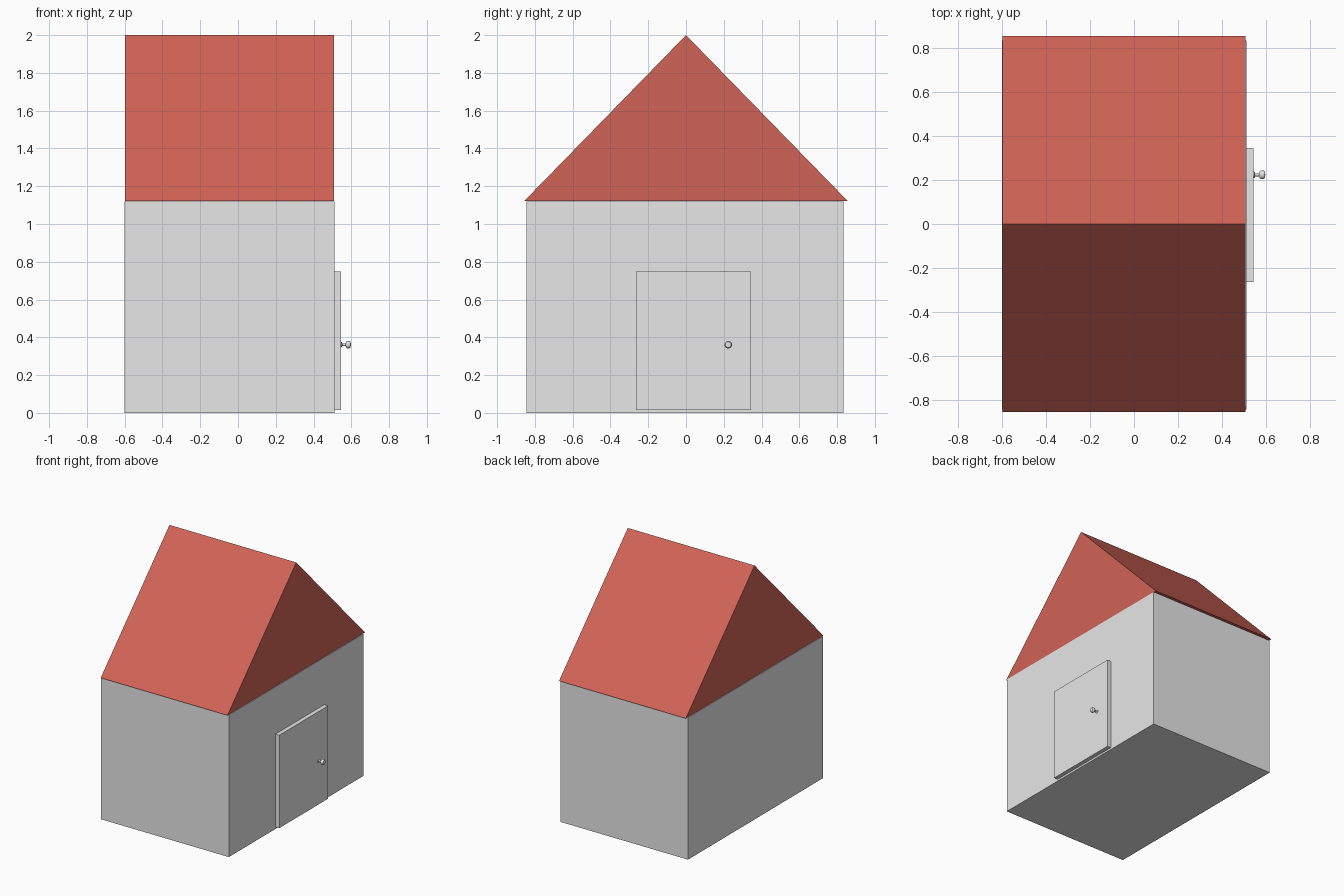
import bpy, bmesh, math
from mathutils import Vector

if "Cube" in bpy.data.objects:
    bpy.data.objects.remove(bpy.data.objects["Cube"])


def material(name, rgb):
    m = bpy.data.materials.new(name)
    m.diffuse_color = (*rgb, 1)
    m.use_nodes = True
    m.node_tree.nodes["Principled BSDF"].inputs["Base Color"].default_value = m.diffuse_color
    return m


grey = material("plaster grey", (0.8, 0.8, 0.8))
red = material("roof red", (0.64, 0.125, 0.095))


def finish(name, bm, mat):
    bmesh.ops.recalc_face_normals(bm, faces=bm.faces)
    mesh = bpy.data.meshes.new(name)
    bm.to_mesh(mesh)
    bm.free()
    mesh.materials.append(mat)
    ob = bpy.data.objects.new(name, mesh)
    bpy.context.collection.objects.link(ob)
    return ob


def extrude_x(name, profile, x0, x1, mat):
    """Extrude a (y, z) outline along x."""
    bm = bmesh.new()
    face = bm.faces.new([bm.verts.new((x0, y, z)) for y, z in profile])
    out = bmesh.ops.extrude_face_region(bm, geom=[face])["geom"]
    verts = [v for v in out if isinstance(v, bmesh.types.BMVert)]
    bmesh.ops.translate(bm, verts=verts, vec=(x1 - x0, 0, 0))
    # make sure the starting cap is kept
    if not face.is_valid:
        bmesh.ops.holes_fill(bm, edges=bm.edges[:], sides=0)
    return finish(name, bm, mat)


def rect(y0, y1, z0, z1):
    return [(y0, z0), (y1, z0), (y1, z1), (y0, z1)]


# House body, gabled roof and door slab
extrude_x("walls", rect(-0.845, 0.835, 0, 1.12), -0.602, 0.512, grey)
extrude_x("roof", [(-0.857, 1.121), (0.857, 1.121), (0, 2.0)], -0.598, 0.508, red)
extrude_x("door", rect(-0.264, 0.345, 0.015, 0.748), 0.512, 0.545, grey)

# Door knob: lathed profile of (x, radius) around the x axis
profile = [(0.543, 0.0), (0.543, 0.014), (0.549, 0.014), (0.552, 0.007),
           (0.570, 0.007), (0.573, 0.016), (0.578, 0.020), (0.590, 0.020),
           (0.596, 0.015), (0.598, 0.0)]
centre = Vector((0, 0.224, 0.361))
bm = bmesh.new()
verts = [bm.verts.new(centre + Vector((x, r, 0))) for x, r in profile]
edges = [bm.edges.new(pair) for pair in zip(verts, verts[1:])]
bmesh.ops.spin(bm, geom=verts + edges, cent=centre, axis=(1, 0, 0),
               angle=math.tau, steps=24)
bmesh.ops.remove_doubles(bm, verts=bm.verts, dist=0.0001)
knob = finish("door_knob", bm, grey)
bpy.context.view_layer.objects.active = knob
knob.select_set(True)
bpy.ops.object.shade_smooth_by_angle(angle=math.radians(40))
